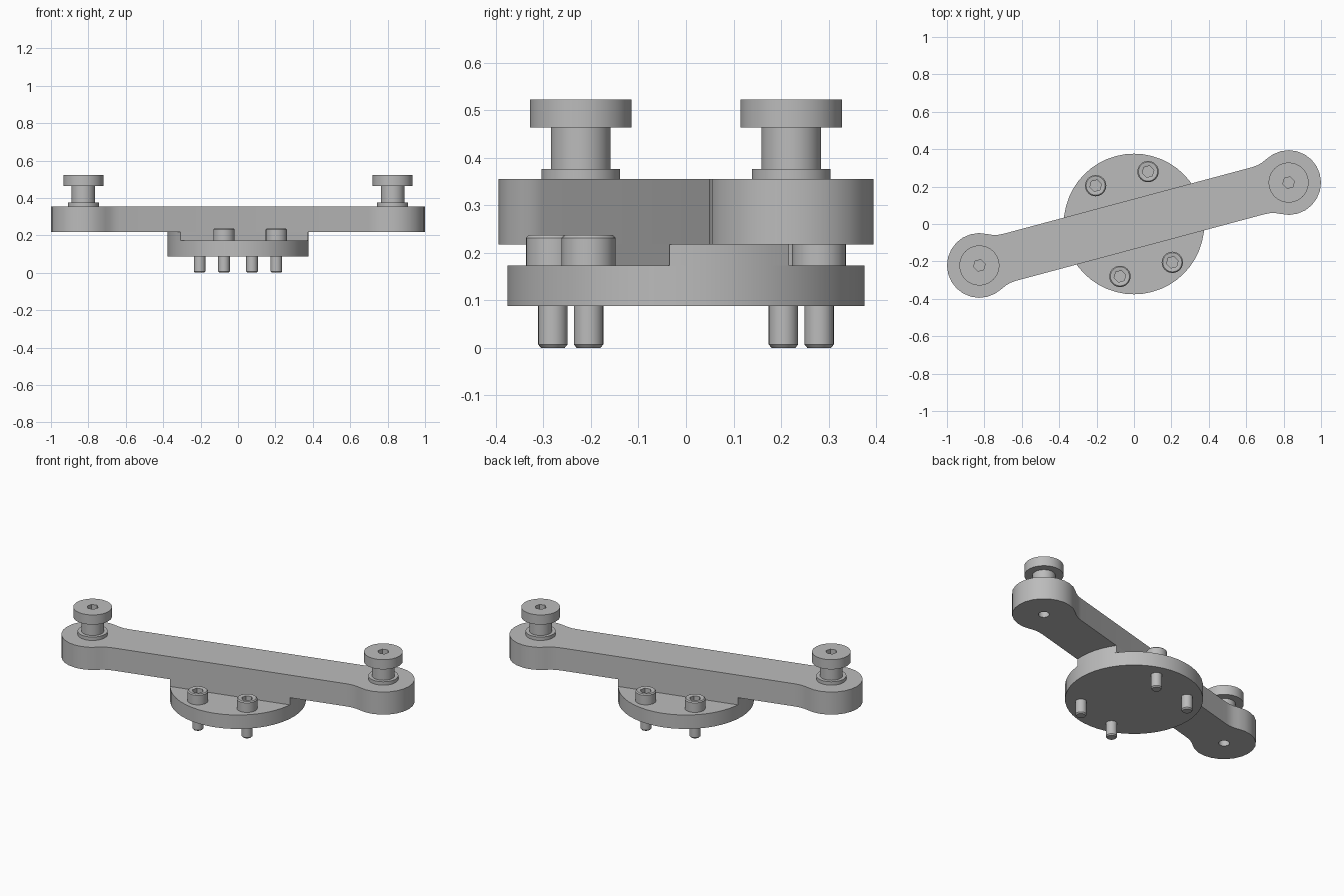
import bpy, bmesh
from math import sin, cos, asin, atan2, sqrt, pi, radians
from mathutils import Matrix

cube = bpy.data.objects.get("Cube")
if cube:
    bpy.data.objects.remove(cube)

TILT = radians(15)      # swing of the arm about the hub
REACH = 0.856           # hub centre to roller centre
HALF = 0.13             # half width of the bar
END = 0.173             # radius of the rounded ends and their fillets
DISC = 0.376            # hub radius

steel = bpy.data.materials.new("grey steel")
steel.use_nodes = True
GREY = (0.5, 0.5, 0.5, 1)
steel.diffuse_color = GREY
steel.node_tree.nodes["Principled BSDF"].inputs["Base Color"].default_value = GREY


def finish(name, bm, spot=(0, 0)):
    """Turn a bmesh into an object placed in the arm's tilted frame."""
    bmesh.ops.recalc_face_normals(bm, faces=bm.faces)
    mesh = bpy.data.meshes.new(name)
    bm.to_mesh(mesh)
    bm.free()
    mesh.materials.append(steel)
    ob = bpy.data.objects.new(name, mesh)
    bpy.context.collection.objects.link(ob)
    ob.matrix_world = Matrix.Rotation(TILT, 4, 'Z') @ Matrix.Translation((*spot, 0))
    return ob


def smooth(ob):
    bpy.ops.object.select_all(action='DESELECT')
    ob.select_set(True)
    bpy.context.view_layer.objects.active = ob
    bpy.ops.object.shade_smooth_by_angle(angle=radians(30))


def lathe(name, profile, spot=(0, 0), n=24):
    """Stack rings of (radius, z); a third entry makes the ring hexagonal."""
    bm = bmesh.new()
    rings = []
    for r, z, *hexed in profile:
        ring = []
        for i in range(n):
            a = 2 * pi * i / n
            k = cos(pi / 6) / cos(a % (pi / 3) - pi / 6) if hexed else 1
            ring.append(bm.verts.new((r * k * cos(a), r * k * sin(a), z)))
        rings.append(ring)
    for lo, hi in zip(rings, rings[1:]):
        for i in range(n):
            j = (i + 1) % n
            bm.faces.new((lo[i], lo[j], hi[j], hi[i]))
    bm.faces.new(rings[0])
    bm.faces.new(rings[-1])
    return finish(name, bm, spot)


def slab(name, outline, z0, z1):
    """Extrude a flat outline upwards."""
    bm = bmesh.new()
    base = bm.faces.new([bm.verts.new((x, y, z0)) for x, y in outline])
    top = bmesh.ops.extrude_face_region(bm, geom=[base], use_keep_orig=True)["geom"]
    for v in top:
        if isinstance(v, bmesh.types.BMVert):
            v.co.z = z1
    return finish(name, bm)


def arc(cx, cy, r, a0, a1, n):
    return [(cx + r * cos(a0 + (a1 - a0) * i / n),
             cy + r * sin(a0 + (a1 - a0) * i / n)) for i in range(n + 1)]


def both_ends(half):
    return half + [(-x, -y) for x, y in half]


# Arm: straight bar flowing through fillets into round ends
cy = HALF + END
cx = REACH - sqrt(4 * END ** 2 - cy ** 2)
t = atan2(cy, cx - REACH)
end = (arc(cx, -cy, END, pi / 2, pi - t, 3)[:-1]
       + arc(REACH, 0, END, -t, t, 16)
       + arc(cx, cy, END, t - pi, -pi / 2, 3)[1:])
arm = slab("arm", both_ends(end), 0.217, 0.355)

# Blind holes under the arm ends
for side in (-1, 1):
    cutter = lathe("hole_cutter", [(0.03, 0.15), (0.03, 0.33)], (side * REACH, 0), 16)
    cutter.hide_render = True
    mod = arm.modifiers.new("hole", 'BOOLEAN')
    mod.operation = 'DIFFERENCE'
    mod.solver = 'EXACT'
    mod.object = cutter
    bpy.context.view_layer.objects.active = arm
    bpy.ops.object.modifier_apply(modifier=mod.name)
    bpy.data.objects.remove(cutter)
smooth(arm)

# Hub disc and the raised pad that carries the arm
smooth(lathe("hub_disc", [(DISC, 0.088), (DISC, 0.173)], n=48))
b = asin(HALF / DISC)
smooth(slab("hub_pad", both_ends(arc(0, 0, DISC, -b, b, 6)), 0.173, 0.217))

# Rollers with hexagonal sockets
for label, side in (("left", 1), ("right", -1)):
    smooth(lathe(label + "_roller", [
        (0.083, 0.355), (0.083, 0.376), (0.063, 0.376), (0.063, 0.463),
        (0.107, 0.463), (0.107, 0.522), (0.032, 0.522, 1), (0.032, 0.47, 1)],
        (side * REACH, 0), 36))

# Cap screws through the hub
for i, deg in enumerate((60, 120, 240, 300)):
    a = radians(deg)
    smooth(lathe(f"cap_screw_{i + 1}", [
        (0.025, 0), (0.031, 0.007), (0.031, 0.173), (0.057, 0.173), (0.057, 0.231),
        (0.051, 0.237), (0.041, 0.237), (0.032, 0.234, 1), (0.032, 0.2, 1)],
        (0.29 * cos(a), 0.29 * sin(a))))
